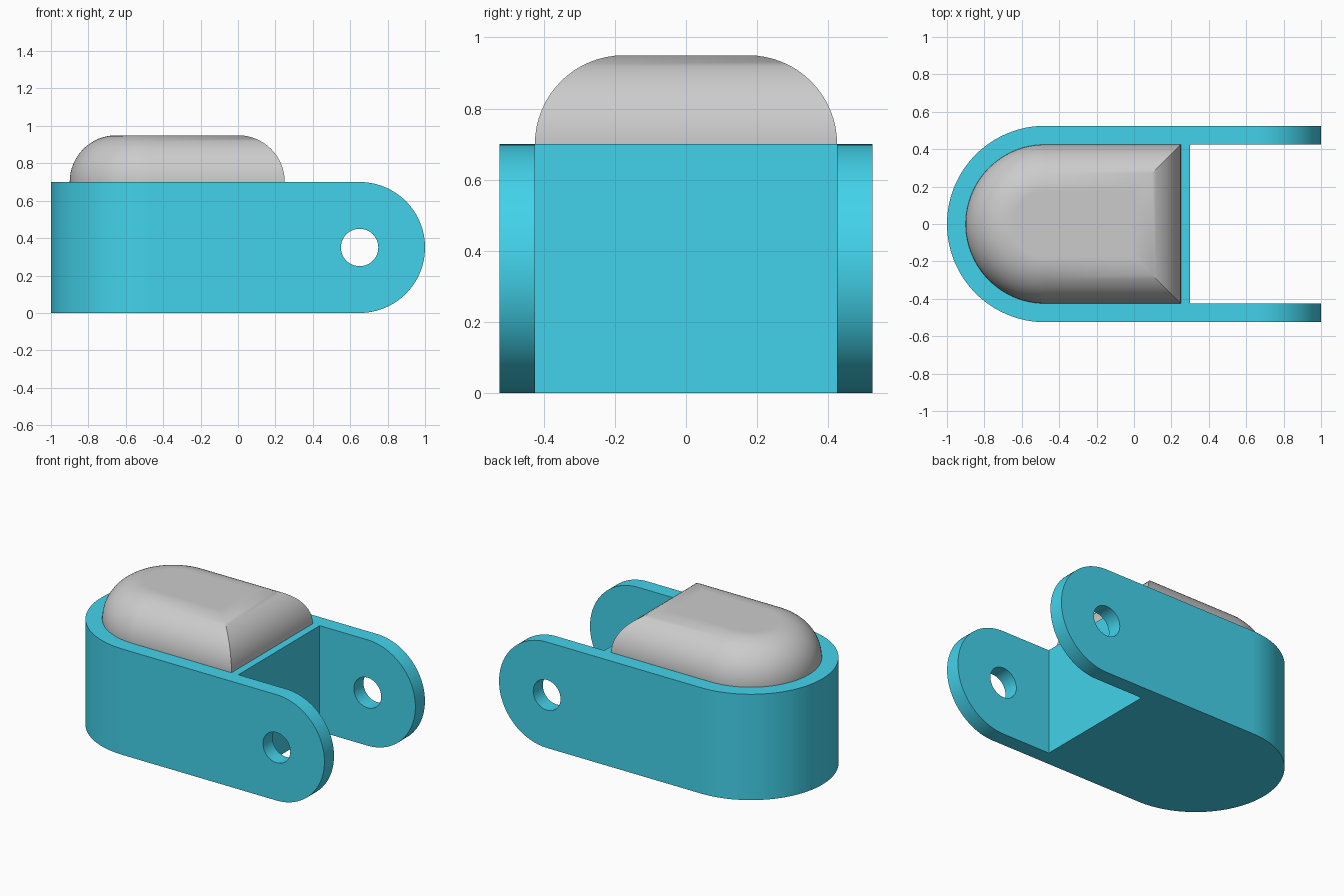
import bpy, bmesh
from math import sin, cos, pi, radians

if "Cube" in bpy.data.objects:
    bpy.data.objects.remove(bpy.data.objects["Cube"])

H, R, WALL = 0.70, 0.525, 0.10      # body height, outer radius, wall thickness
CX, PIVOT = -0.475, 0.65            # centres of the rounded back and of the arm ends


def arc(cx, cy, r, a0, a1, n):
    return [(cx + r * cos(a0 + (a1 - a0) * i / n),
             cy + r * sin(a0 + (a1 - a0) * i / n)) for i in range(n + 1)]


def loft(name, loops):
    """Closed solid through a stack of loops with equal point counts."""
    bm = bmesh.new()
    rings = [[bm.verts.new(p) for p in loop] for loop in loops]
    for a, b in zip(rings, rings[1:]):
        for i in range(len(a)):
            j = (i + 1) % len(a)
            bm.faces.new((a[i], a[j], b[j], b[i]))
    bm.faces.new(rings[0][::-1])
    bm.faces.new(rings[-1])
    bmesh.ops.recalc_face_normals(bm, faces=bm.faces)
    me = bpy.data.meshes.new(name)
    bm.to_mesh(me)
    bm.free()
    ob = bpy.data.objects.new(name, me)
    bpy.context.collection.objects.link(ob)
    return ob


def select(ob):
    bpy.ops.object.select_all(action='DESELECT')
    ob.select_set(True)
    bpy.context.view_layer.objects.active = ob


def boolean(ob, cutter, operation):
    select(ob)
    mod = ob.modifiers.new(operation, 'BOOLEAN')
    mod.object, mod.operation, mod.solver = cutter, operation, 'EXACT'
    bpy.ops.object.modifier_apply(modifier=mod.name)
    bpy.data.objects.remove(cutter, do_unlink=True)


def smooth(ob):
    select(ob)
    bpy.ops.object.shade_smooth_by_angle(angle=radians(30))
    mod = ob.modifiers.new("Weighted normals", 'WEIGHTED_NORMAL')
    mod.keep_sharp = True


# Fork body: plan outline with two arms
yi = R - WALL
plan = arc(CX, 0, R, pi / 2, 3 * pi / 2, 64)
plan += [(1.1, -R), (1.1, -yi), (0.30, -yi), (0.30, yi), (1.1, yi), (1.1, R)]
body = loft("fork_body", [[(x, y, z) for x, y in plan] for z in (-0.1, H + 0.1)])

# Trim to the side profile with rounded arm ends, then drill the pin holes
side = [(-1.1, H), (-1.1, 0)] + arc(PIVOT, H / 2, H / 2, -pi / 2, pi / 2, 48)
hole = arc(PIVOT, H / 2, 0.10, 0, 2 * pi, 48)[:-1]
for profile, op in ((side, 'INTERSECT'), (hole, 'DIFFERENCE')):
    cutter = loft("cutter", [[(x, y, z) for x, z in profile] for y in (-0.7, 0.7)])
    boolean(body, cutter, op)
smooth(body)

blue = bpy.data.materials.new("blue")
blue.diffuse_color = (0.055, 0.65, 0.83, 1)
blue.use_nodes = True
blue.node_tree.nodes["Principled BSDF"].inputs["Base Color"].default_value = blue.diffuse_color
body.data.materials.append(blue)


# Domed pad: plan outline inset along a quarter-round, mitred at the front corners
def pad_loop(d, z):
    r = yi - d
    pts = arc(CX, 0, r, pi / 2, 3 * pi / 2, 64) + [(0.25 - d, -r), (0.25 - d, r)]
    return [(x, y, z) for x, y in pts]


F, N = 0.25, 16
loops = [pad_loop(0, H - 0.1)]
loops += [pad_loop(F * (1 - cos(t)), H + F * sin(t))
          for t in (pi / 2 * i / N for i in range(N + 1))]
smooth(loft("domed_pad", loops))
